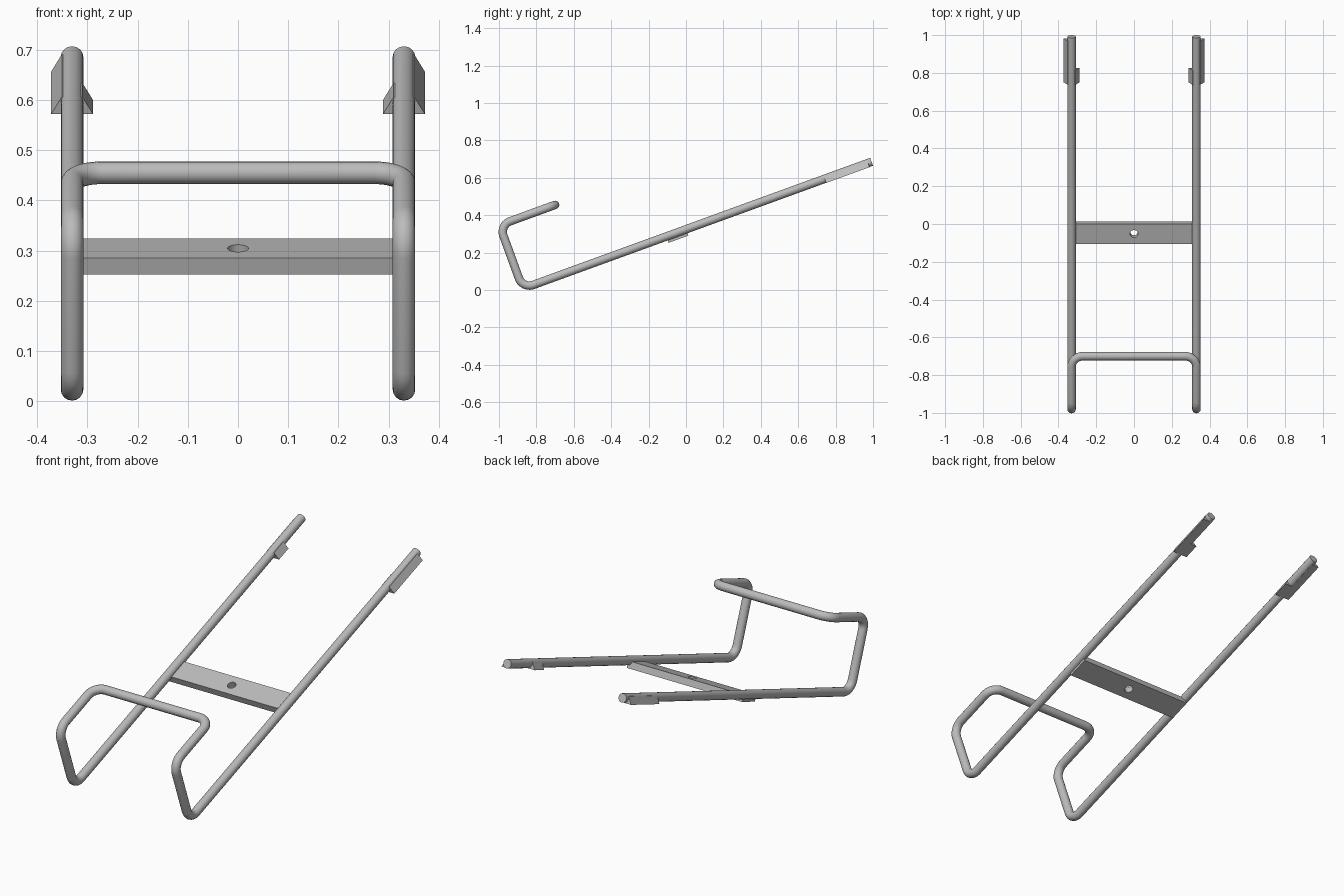
import bpy, bmesh, math
from mathutils import Vector, Matrix

cube = bpy.data.objects.get("Cube")
if cube:
    bpy.data.objects.remove(cube, do_unlink=True)

TILT = math.radians(20)
ROT = Matrix.Rotation(TILT, 4, 'X')      # local (x, along rails, off rails) -> world
R = 0.0225                               # wire radius
RAIL_X, RAIL_N = 0.3305, 0.305           # rail centre line in the tilted frame

mat = bpy.data.materials.new("grey metal")
mat.use_nodes = True
GREY = (0.5, 0.5, 0.5, 1)
mat.diffuse_color = GREY
mat.node_tree.nodes["Principled BSDF"].inputs["Base Color"].default_value = GREY


def activate(obj):
    bpy.ops.object.select_all(action='DESELECT')
    obj.select_set(True)
    bpy.context.view_layer.objects.active = obj


def fillet(points, radius, steps=10):
    """Round every inner corner of a polyline with a circular arc."""
    pts = [Vector(p) for p in points]
    out = [pts[0]]
    for a, b, c in zip(pts, pts[1:], pts[2:]):
        d1, d2 = (a - b).normalized(), (c - b).normalized()
        centre = b + (d1 + d2) * radius  # all corners are right angles
        for i in range(steps + 1):
            t = math.pi / 2 * i / steps
            out.append(centre - d2 * radius * math.cos(t) - d1 * radius * math.sin(t))
    return out + [pts[-1]]


def prism(name, profile, u0, u1):
    """Extrude an (x, n) profile along the rails from u0 to u1."""
    bm = bmesh.new()
    face = bm.faces.new([bm.verts.new((x, u0, n)) for x, n in profile])
    new = bmesh.ops.extrude_face_region(bm, geom=[face])["geom"]
    bmesh.ops.translate(bm, vec=(0, u1 - u0, 0),
                        verts=[v for v in new if isinstance(v, bmesh.types.BMVert)])
    bmesh.ops.recalc_face_normals(bm, faces=bm.faces)
    bm.transform(ROT)
    mesh = bpy.data.meshes.new(name)
    bm.to_mesh(mesh)
    bm.free()
    mesh.materials.append(mat)
    obj = bpy.data.objects.new(name, mesh)
    bpy.context.collection.objects.link(obj)
    return obj


# Bent wire frame: two rails, upturned hooks and the joining front bar
half = [(RAIL_X, 1.167, RAIL_N), (RAIL_X, -0.818, RAIL_N),
        (RAIL_X, -0.818, 0.667), (RAIL_X, -0.502, 0.667)]
path = fillet(half + [(-x, u, n) for x, u, n in reversed(half)], 0.06)
curve = bpy.data.curves.new("wire_frame", 'CURVE')
curve.dimensions = '3D'
curve.bevel_depth = R
curve.bevel_resolution = 6
curve.use_fill_caps = True
spline = curve.splines.new('POLY')
spline.points.add(len(path) - 1)
for point, co in zip(spline.points, path):
    point.co = (*(ROT @ co), 1)
curve.materials.append(mat)
frame = bpy.data.objects.new("wire_frame", curve)
bpy.context.collection.objects.link(frame)
activate(frame)
bpy.ops.object.convert(target='MESH')
bpy.ops.object.shade_smooth_by_angle(angle=math.radians(40))

# Cross plate with a drilled screw hole
PLATE_U0, PLATE_U1 = -0.001, 0.112
plate = prism("cross_plate", [(-RAIL_X, 0.269), (RAIL_X, 0.269),
                              (RAIL_X, 0.304), (-RAIL_X, 0.304)], PLATE_U0, PLATE_U1)
bpy.ops.mesh.primitive_cylinder_add(
    vertices=32, radius=0.021, depth=0.2, rotation=(TILT, 0, 0),
    location=ROT @ Vector((0, (PLATE_U0 + PLATE_U1) / 2, 0.287)))
cutter = bpy.context.object
cutter.name = "hole_cutter"
cutter.hide_render = True
cutter.data.materials.append(mat)
activate(plate)
hole = plate.modifiers.new("hole", 'BOOLEAN')
hole.operation = 'DIFFERENCE'
hole.solver = 'EXACT'
hole.object = cutter
bpy.ops.object.modifier_apply(modifier="hole")
bpy.data.objects.remove(cutter, do_unlink=True)
bpy.ops.object.shade_smooth_by_angle(angle=math.radians(30))

# Wedge feet under the rail ends: long on the outside, short on the inside
WEDGE = [(0, -0.0235), (0.0415, -0.0235), (0.0205, 0.0125), (0, 0.0125)]
for side, label in ((1, "left"), (-1, "right")):
    for direction, kind, end in ((1, "outer", 1.147), (-1, "inner", 0.982)):
        profile = [(side * (RAIL_X + direction * x), RAIL_N + n) for x, n in WEDGE]
        prism(f"{label}_{kind}_wedge", profile, 0.90, end)
